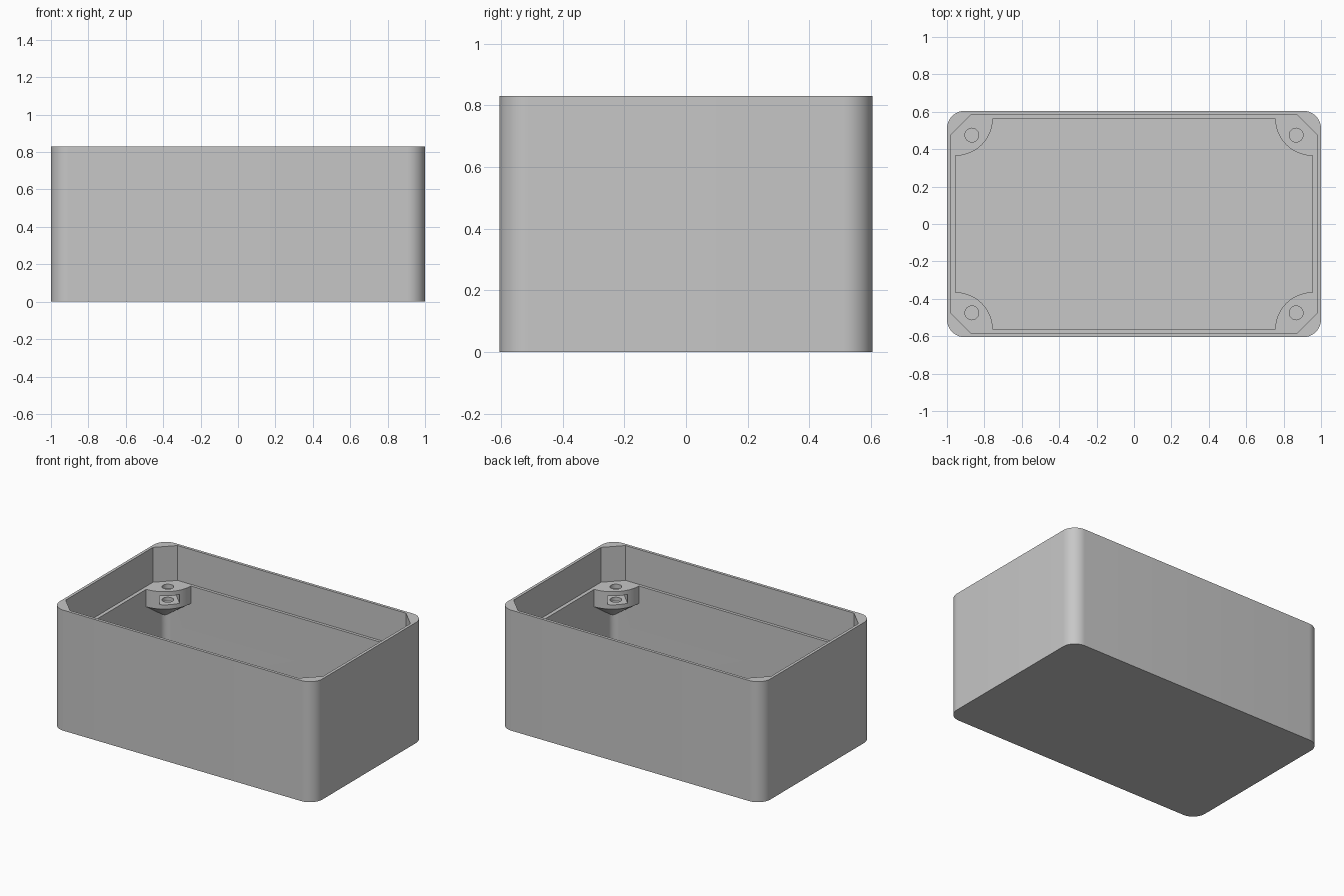
import bpy, bmesh
from math import sin, cos, pi, radians
from mathutils import Vector

if "Cube" in bpy.data.objects:
    bpy.data.objects.remove(bpy.data.objects["Cube"], do_unlink=True)

HX, HY, HEIGHT = 1.0, 0.605, 0.83      # outer half sizes and height
INX, INY = 0.955, 0.565                # lower cavity half sizes
LEDGE, FLOOR = 0.59, 0.045
CORNERS = [(sx, sy) for sx in (-1, 1) for sy in (-1, 1)]

grey = bpy.data.materials.new("plain grey")
grey.use_nodes = True
grey.diffuse_color = (0.57, 0.57, 0.57, 1)
grey.node_tree.nodes["Principled BSDF"].inputs["Base Color"].default_value = grey.diffuse_color


def loft(name, rings):
    """Closed solid through rings of equal point count."""
    bm = bmesh.new()
    loops = [[bm.verts.new(p) for p in ring] for ring in rings]
    n = len(loops[0])
    bm.faces.new(loops[0])
    bm.faces.new(loops[-1])
    for a, b in zip(loops, loops[1:]):
        for i in range(n):
            j = (i + 1) % n
            bm.faces.new((a[i], a[j], b[j], b[i]))
    bmesh.ops.recalc_face_normals(bm, faces=bm.faces)
    mesh = bpy.data.meshes.new(name)
    bm.to_mesh(mesh)
    bm.free()
    mesh.materials.append(grey)
    obj = bpy.data.objects.new(name, mesh)
    bpy.context.collection.objects.link(obj)
    return obj


def prism(name, outline, z0, z1):
    return loft(name, [[(x, y, z) for x, y in outline] for z in (z0, z1)])


def arc(cx, cy, r, start, end, steps):
    angles = [radians(start + (end - start) * i / steps) for i in range(steps + 1)]
    return [(cx + r * cos(a), cy + r * sin(a)) for a in angles]


def rounded_rect(hx, hy, r, steps=12):
    pts = []
    for k, (sx, sy) in enumerate([(1, 1), (-1, 1), (-1, -1), (1, -1)]):
        pts += arc(sx * (hx - r), sy * (hy - r), r, 90 * k, 90 * k + 90, steps)
    return pts


def boolean(target, tool, operation):
    mod = target.modifiers.new(operation.title(), "BOOLEAN")
    mod.operation, mod.solver, mod.object = operation, "EXACT", tool
    bpy.context.view_layer.objects.active = target
    bpy.ops.object.modifier_apply(modifier=mod.name)
    bpy.data.objects.remove(tool, do_unlink=True)


# Box shell: lower cavity, then the wider lid recess with chamfered corners
box = prism("enclosure_box", rounded_rect(HX, HY, 0.095), 0, HEIGHT)
boolean(box, prism("cavity", rounded_rect(INX, INY, 0.05), FLOOR, LEDGE), "DIFFERENCE")
recess = rounded_rect(0.98, 0.585, 0.11, steps=1)
boolean(box, prism("lid_recess", recess, LEDGE, HEIGHT + 0.1), "DIFFERENCE")

# Corner screw bosses with a tapered underside
for sx, sy in CORNERS:
    def ring(r, z):
        outline = [(-0.01, -0.01), (r, -0.01)] + arc(0, 0, r, 0, 90, 20) + [(-0.01, r)]
        return [(sx * (INX - x), sy * (INY - y), z) for x, y in outline]
    boss = loft("screw_boss", [ring(0.01, 0.34), ring(0.2, 0.47), ring(0.2, LEDGE)])
    boolean(box, boss, "UNION")

# Screw holes and the nut slots that open towards the middle
for sx, sy in CORNERS:
    hole = Vector((sx * 0.867, sy * 0.475))
    inward = Vector((-sx, -sy)).normalized()
    side = Vector((-inward.y, inward.x)) * 0.063
    slot = [hole + inward * d + side * s for d, s in ((-0.063, -1), (0.15, -1), (0.15, 1), (-0.063, 1))]
    boolean(box, prism("nut_slot", slot, 0.5, 0.56), "DIFFERENCE")
    circle = arc(hole.x, hole.y, 0.037, 0, 345, 23)
    boolean(box, prism("screw_hole", circle, 0.475, LEDGE + 0.05), "DIFFERENCE")

bpy.ops.object.select_all(action="DESELECT")
box.select_set(True)
bpy.context.view_layer.objects.active = box
bpy.ops.object.shade_smooth_by_angle(angle=radians(25))
